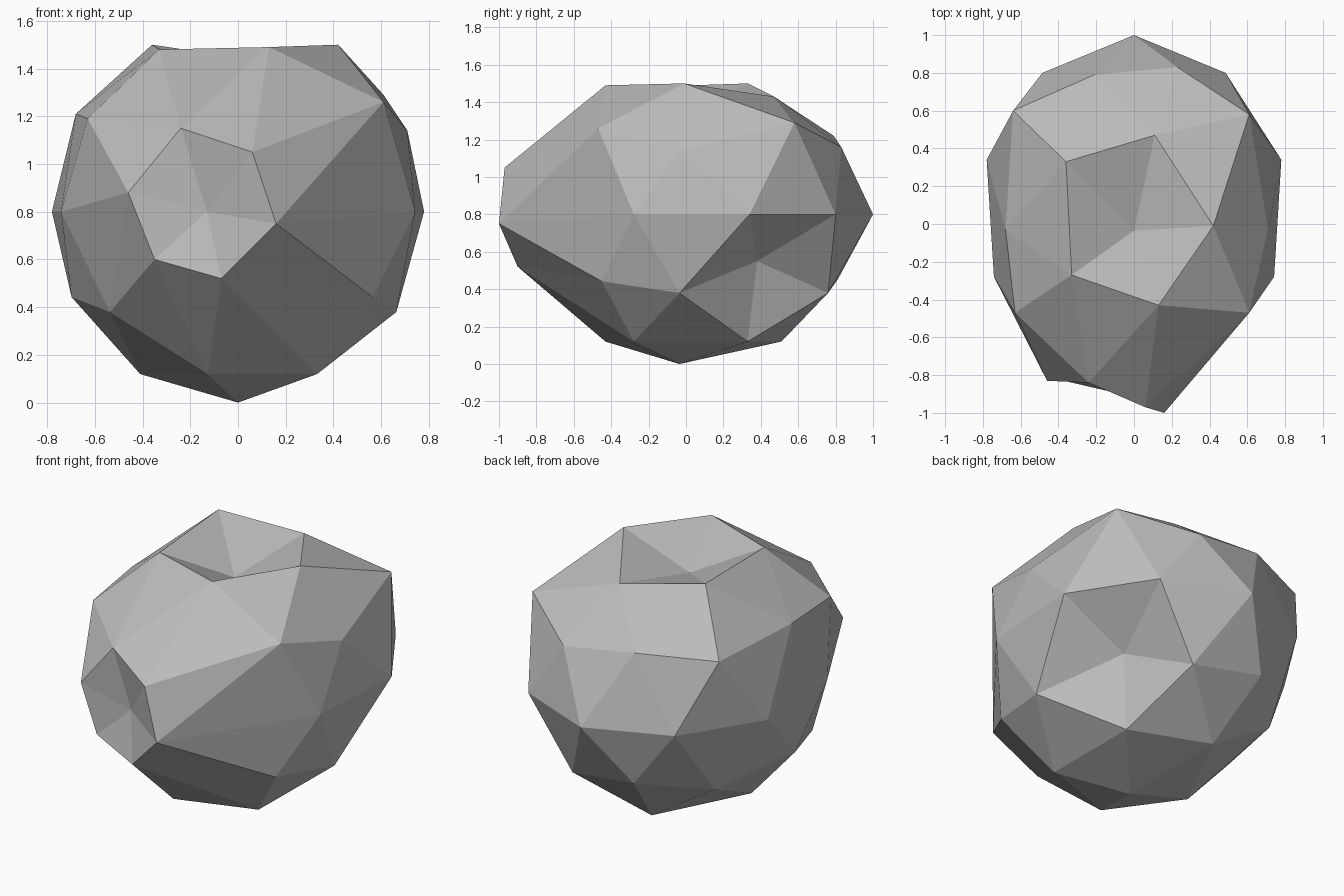
import bpy
import bmesh
from math import atan2, tau
from mathutils import Vector

cube = bpy.data.objects.get("Cube")
if cube:
    bpy.data.objects.remove(cube, do_unlink=True)


def make_material(name, color):
    material = bpy.data.materials.new(name)
    material.use_nodes = True
    material.diffuse_color = color
    shader = material.node_tree.nodes["Principled BSDF"]
    shader.inputs["Base Color"].default_value = color
    shader.inputs["Roughness"].default_value = 0.9
    return material


def nearest(bm, point):
    return min(bm.verts, key=lambda v: (v.co - Vector(point)).length)


def reshape_patch(bm, hub_at, hub_to, ring_to, across, up):
    """Move a corner and its neighbours, taken in order of angle."""
    hub = nearest(bm, hub_at)
    origin = hub.co.copy()

    def angle(vert):
        offset = vert.co - origin
        return (atan2(offset[up], offset[across]) + 0.5) % tau

    ring = sorted((e.other_vert(hub) for e in hub.link_edges), key=angle)
    for vert, target in zip(ring, ring_to):
        vert.co = target
    hub.co = hub_to


# Faceted ball, stretched towards the back
bm = bmesh.new()
bmesh.ops.create_icosphere(bm, subdivisions=2, radius=1)
for v in bm.verts:
    x, y, z = v.co
    back = y > 0.01
    v.co = (x * 0.78, y + 0.03 if back else y * 0.79 - 0.035, z * 0.8 + 0.8)

# Bulges on the back and shoulders: each pulls the closest corner
bulges = [
    (0, 1, 0.8), (0.33, 0.33, 0.12), (-0.13, 0.51, 0.12),
    (0.22, 0.76, 0.38), (-0.22, 0.81, 0.45), (-0.54, 0.5, 0.38),
    (0.23, 0.83, 1.16), (-0.21, 0.79, 1.22),
    (0.61, 0.58, 1.29), (-0.64, 0.6, 1.21),
    (0.61, -0.47, 1.26), (-0.63, -0.47, 1.19),
    (0.71, -0.03, 1.14), (-0.68, -0.03, 1.21),
]
for side in (1, -1):
    bulges += [(side * 0.78, 0.34, 0.8), (side * 0.485, 0.8, 0.8)]
for target in bulges:
    nearest(bm, target).co = target

# Hollow low on the back
nearest(bm, (0.56, 0.5, 0.44)).co = (0.39, 0.38, 0.55)

# Sunken top with its rim
reshape_patch(bm, (0, 0, 1.6), (0, -0.035, 1.33), [
    (0.42, -0.01, 1.5), (0.11, 0.47, 1.43), (-0.36, 0.33, 1.5),
    (-0.33, -0.27, 1.48), (0.13, -0.43, 1.49)], 0, 1)

# Pinched snout with a shallow hollow
reshape_patch(bm, (0, -0.82, 0.8), (-0.13, -0.825, 0.8), [
    (0.16, -1, 0.75), (0.06, -0.97, 1.05), (-0.24, -0.84, 1.15),
    (-0.46, -0.83, 0.88), (-0.35, -0.835, 0.6), (-0.07, -0.9, 0.52)], 0, 2)

bmesh.ops.recalc_face_normals(bm, faces=bm.faces)
mesh = bpy.data.meshes.new("rock")
bm.to_mesh(mesh)
bm.free()
mesh.materials.append(make_material("stone grey", (0.5, 0.5, 0.5, 1)))
rock = bpy.data.objects.new("rock", mesh)
bpy.context.collection.objects.link(rock)
